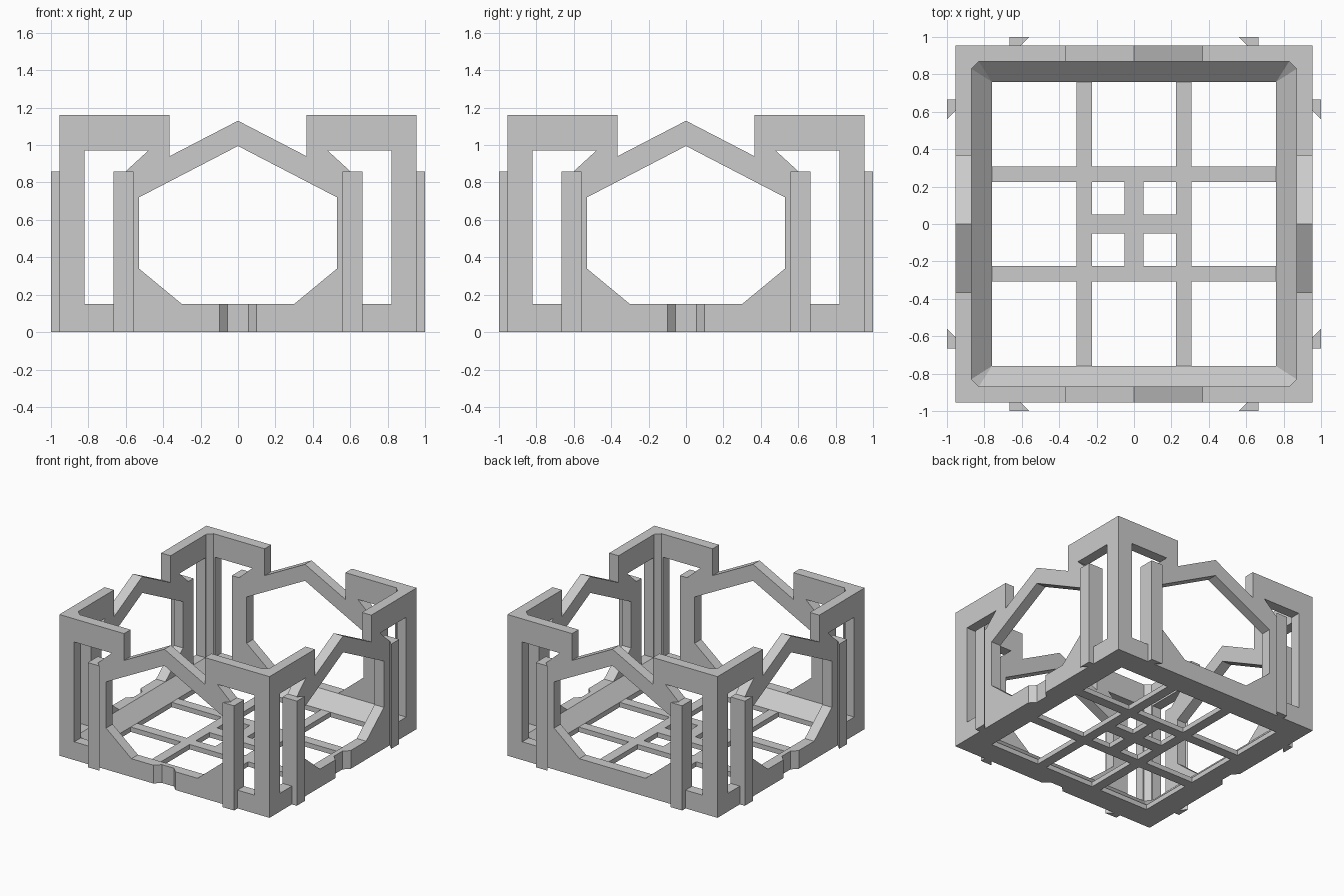
import bpy, bmesh
from math import pi
from mathutils import Matrix

if "Cube" in bpy.data.objects:
    bpy.data.objects.remove(bpy.data.objects["Cube"])


def add_object(name, bm):
    bmesh.ops.recalc_face_normals(bm, faces=bm.faces[:])
    me = bpy.data.meshes.new(name)
    bm.to_mesh(me)
    bm.free()
    ob = bpy.data.objects.new(name, me)
    bpy.context.collection.objects.link(ob)
    return ob


def prism(name, pts, lo, hi, axis='z', turn=0):
    """Extrude a 2D profile along z (plan) or y (front elevation)."""
    bm = bmesh.new()
    put = (lambda p: (p[0], p[1], lo)) if axis == 'z' else (lambda p: (p[0], lo, p[1]))
    face = bm.faces.new([bm.verts.new(put(p)) for p in pts])
    ext = bmesh.ops.extrude_face_region(bm, geom=[face])
    d = hi - lo
    move = (0, 0, d) if axis == 'z' else (0, d, 0)
    bmesh.ops.translate(bm, vec=move, verts=[v for v in ext['geom'] if isinstance(v, bmesh.types.BMVert)])
    bm.transform(Matrix.Rotation(turn, 4, 'Z'))
    return add_object(name, bm)


def rect(x0, x1, y0, y1):
    return [(x0, y0), (x1, y0), (x1, y1), (x0, y1)]


def flip(pts):
    return [(-x, y) for x, y in pts]


def cut(ob, cutter):
    mod = ob.modifiers.new('cut', 'BOOLEAN')
    mod.operation, mod.solver, mod.object = 'DIFFERENCE', 'EXACT', cutter
    dg = bpy.context.evaluated_depsgraph_get()
    me = bpy.data.meshes.new_from_object(ob.evaluated_get(dg))
    ob.modifiers.clear()
    ob.data = me
    bpy.data.objects.remove(cutter)


W, H, IN, FL = 0.955, 1.16, 0.87, 0.76

# Outer shell block
shell = prism('wall_shell', rect(-W, W, -W, W), 0, H)

# Hollow: square floor opening, sloped skirt, chamfered vertical corners
bm = bmesh.new()
for x, y in rect(-FL, FL, -FL, FL):
    for z in (-0.1, 0.04):
        bm.verts.new((x, y, z))
C = IN - 0.04
for sx in (-1, 1):
    for sy in (-1, 1):
        for z in (0.15, 1.4):
            bm.verts.new((sx * IN, sy * C, z))
            bm.verts.new((sx * C, sy * IN, z))
# lower shaft is cut separately, so the hull only uses points above the floor
for v in [v for v in bm.verts if v.co.z < 0]:
    bm.verts.remove(v)
bmesh.ops.convex_hull(bm, input=bm.verts[:])
cut(shell, add_object('hollow', bm))
cut(shell, prism('shaft', rect(-FL, FL, -FL, FL), -0.1, 0.1))

# Wall openings, cut straight through in both directions
hexagon = [(-.3, .15), (.3, .15), (.53, .34), (.53, .72), (0, .995), (-.53, .72), (-.53, .34)]
gable = [(-.367, 1.4), (-.367, .94), (0, 1.13), (.367, .94), (.367, 1.4)]
window = [(-.82, .15), (-.665, .15), (-.665, .86), (-.6, .86), (-.48, .97), (-.82, .97)]
for turn in (0, pi / 2):
    for pts in (hexagon, gable, window, flip(window)):
        cut(shell, prism('opening', pts, -1.2, 1.2, 'y', turn))

# Flared notch at the foot of each wall
notch = [(-.145, -1), (.145, -1), (.055, -.91), (-.055, -.91)]
for k in range(4):
    cut(shell, prism('notch', notch, -.1, .3, 'z', k * pi / 2))

# Dovetail rails beside each window
rail = [(.56, -1), (.665, -1), (.665, -W), (.605, -W)]
for k in range(4):
    for side, pts in (('right', rail), ('left', flip(rail))):
        prism(f'rail_{side}_{k + 1}', pts, 0, .86, 'z', k * pi / 2)

# Floor grid: plate with square openings, centre cell split in four
floor = prism('floor_grid', rect(-FL, FL, -FL, FL), 0, .04)
A, B, M = .225, .307, .05
spans = [(-.9, -B), (-A, A), (B, .9)]
cells = [(x, y) for x in spans for y in spans if (x, y) != (spans[1], spans[1])]
cells += [(x, y) for x in ((-A, -M), (M, A)) for y in ((-A, -M), (M, A))]
for x, y in cells:
    cut(floor, prism('cell', rect(*x, *y), -.1, .2))
